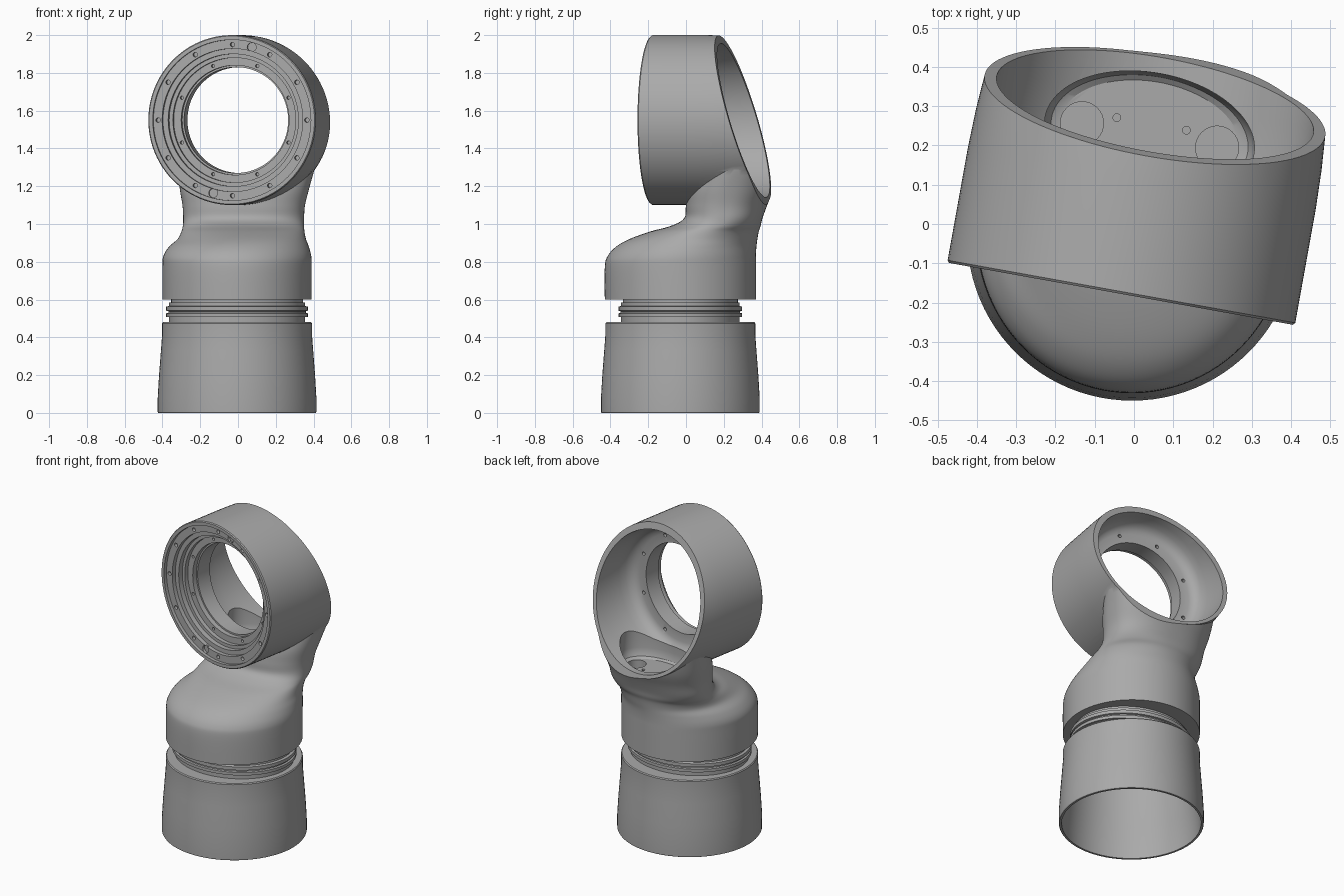
import bpy, bmesh
from math import sin, cos, pi, radians
from mathutils import Matrix, Vector

if "Cube" in bpy.data.objects:
    bpy.data.objects.remove(bpy.data.objects["Cube"])

grey = bpy.data.materials.new("cast_grey")
grey.use_nodes = True
grey.diffuse_color = (0.4, 0.4, 0.4, 1)
grey.node_tree.nodes["Principled BSDF"].inputs["Base Color"].default_value = (0.4, 0.4, 0.4, 1)

SEG = 96
# Frame of the turned ring housing: local y runs along the bore, front to back
HOUSING = Matrix.Translation((-0.033, -0.178, 1.55)) @ Matrix.Rotation(radians(-10.2), 4, 'Z')
ALONG_Y = Matrix.Rotation(radians(-90), 4, 'X')
BASE = Matrix.Translation((-0.005, -0.03, 0))


def finish(bm, name, matrix=Matrix()):
    bmesh.ops.recalc_face_normals(bm, faces=bm.faces)
    bm.transform(matrix)
    mesh = bpy.data.meshes.new(name)
    bm.to_mesh(mesh)
    bm.free()
    mesh.materials.append(grey)
    obj = bpy.data.objects.new(name, mesh)
    bpy.context.collection.objects.link(obj)
    return obj


def skin(bm, rings):
    """Bridge a list of point rings and cap both ends."""
    rows = [[bm.verts.new(p) for p in ring] for ring in rings]
    n = len(rows[0])
    for a, b in zip(rows, rows[1:]):
        for i in range(n):
            j = (i + 1) % n
            bm.faces.new((a[i], a[j], b[j], b[i]))
    bm.faces.new(rows[0])
    bm.faces.new(rows[-1])


def circle(r, z, sx=1, sy=1, n=SEG, cx=0, cy=0):
    return [(cx + r * sx * cos(2 * pi * i / n), cy + r * sy * sin(2 * pi * i / n), z) for i in range(n)]


def turned(name, profile, matrix, sx=1, sy=1):
    bm = bmesh.new()
    skin(bm, [circle(r, z, sx, sy) for r, z in profile])
    return finish(bm, name, matrix)


def smooth_rows(rows, steps=5):
    """Catmull-Rom interpolation of section rows."""
    out = []
    for k in range(len(rows) - 1):
        p = [Vector(rows[min(max(k + o, 0), len(rows) - 1)]) for o in (-1, 0, 1, 2)]
        for s in range(steps):
            t = s / steps
            out.append(0.5 * (2 * p[1] + (p[2] - p[0]) * t
                              + (2 * p[0] - 5 * p[1] + 4 * p[2] - p[3]) * t ** 2
                              + (3 * p[1] - p[0] - 3 * p[2] + p[3]) * t ** 3))
    return out + [Vector(rows[-1])]


def section(row):
    z, left, right, front, back, power = row
    ring = []
    for i in range(SEG):
        c, s = cos(2 * pi * i / SEG), sin(2 * pi * i / SEG)
        x = abs(c) ** (2 / power) * (1 if c > 0 else -1)
        y = abs(s) ** (2 / power) * (1 if s > 0 else -1)
        ring.append(((left + right) / 2 + x * (right - left) / 2,
                     (front + back) / 2 + y * (back - front) / 2, z))
    return ring


def boolean(target, tool, operation='DIFFERENCE'):
    mod = target.modifiers.new("cut", 'BOOLEAN')
    mod.operation = operation
    mod.solver = 'EXACT'
    mod.object = tool
    bpy.context.view_layer.objects.active = target
    bpy.ops.object.modifier_apply(modifier=mod.name)
    bpy.data.objects.remove(tool)


def shade(obj, angle=28):
    bpy.ops.object.select_all(action='DESELECT')
    obj.select_set(True)
    bpy.context.view_layer.objects.active = obj
    bpy.ops.object.shade_smooth_by_angle(angle=radians(angle))


# Lower sleeve, hollow from below
sleeve = turned("lower_sleeve", [
    (0.375, 0.46), (0.375, 0.34), (0.39, 0.2), (0.402, 0.08), (0.404, 0),
    (0.417, 0), (0.42, 0.005), (0.42, 0.08), (0.413, 0.2), (0.403, 0.33),
    (0.397, 0.41), (0.397, 0.474), (0.392, 0.48)], BASE)
shade(sleeve)

# Grooved coupling between sleeve and elbow
coupling = turned("grooved_coupling", [
    (0.96, 0.47), (0.96, 0.508), (1, 0.508), (1, 0.527), (0.97, 0.53), (0.97, 0.538),
    (1, 0.541), (1, 0.562), (0.96, 0.566), (0.96, 0.584), (0.93, 0.584), (0.93, 0.61)],
    BASE, 0.375, 0.327)
shade(coupling)

# Elbow: round shoulder drawn back into a neck (z, left, right, front, back, squareness)
bm = bmesh.new()
skin(bm, [section(r) for r in smooth_rows([
    (0.6, -0.4, 0.39, -0.43, 0.37, 2),
    (0.77, -0.4, 0.39, -0.43, 0.37, 2),
    (0.83, -0.395, 0.388, -0.415, 0.37, 2),
    (0.88, -0.365, 0.375, -0.37, 0.373, 2),
    (0.92, -0.32, 0.36, -0.3, 0.378, 2.05),
    (0.96, -0.3, 0.352, -0.19, 0.385, 2.1),
    (0.99, -0.292, 0.35, -0.08, 0.395, 2.2),
    (1.03, -0.29, 0.35, -0.01, 0.405, 2.3),
    (1.1, -0.294, 0.355, 0, 0.43, 2.3),
    (1.2, -0.31, 0.38, 0.02, 0.47, 2.3),
    (1.35, -0.32, 0.42, 0.1, 0.5, 2.2),
    (1.5, -0.33, 0.44, 0.2, 0.5, 2)])])
elbow = finish(bm, "elbow_housing")

# Ring housing joined to the neck
barrel = turned("barrel", [(0.445, 0), (0.45, 0.006), (0.45, 0.3), (0.447, 0.4), (0.44, 0.5),
                           (0.43, 0.6), (0.42, 0.75)], HOUSING @ ALONG_Y @ Matrix.Scale(1, 4))
boolean(elbow, barrel, 'UNION')

# Slanted back opening
bm = bmesh.new()
bmesh.ops.create_cube(bm, size=2)
slant = Matrix.Translation((0, 0.49, 0)) @ Matrix.Rotation(radians(16.5), 4, 'X')
boolean(elbow, finish(bm, "slant_cutter", HOUSING @ slant @ Matrix.Translation((0, 1, 0))))

# Stepped front recess, through bore and rear cavity
bore = turned("bore_cutter", [
    (0.425, -0.1), (0.425, 0.02), (0.378, 0.02), (0.378, 0.045), (0.35, 0.045), (0.35, 0.075),
    (0.33, 0.075), (0.33, 0.1), (0.29, 0.1), (0.29, 0.13), (0.28, 0.13), (0.28, 0.23),
    (0.335, 0.23), (0.36, 0.238), (0.38, 0.255), (0.395, 0.285), (0.402, 0.33), (0.41, 0.4),
    (0.41, 0.5), (0.405, 0.9)], HOUSING @ ALONG_Y)
boolean(elbow, bore)

# Pocket in the neck floor with two cable holes
bm = bmesh.new()
skin(bm, [circle(r, z, 0.27, 0.16, cy=0.41) for r, z in
          ((0.86, -0.48), (0.94, -0.47), (0.98, -0.45), (1, -0.42), (1, -0.28))])
boolean(elbow, finish(bm, "pocket_cutter", HOUSING))
bm = bmesh.new()
for side in (-1, 1):
    skin(bm, [circle(0.055, z, n=32, cx=side * 0.175, cy=0.41) for z in (-0.56, -0.46)])
    skin(bm, [circle(0.01, z, n=12, cx=side * 0.09, cy=0.44) for z in (-0.5, -0.46)])
boolean(elbow, finish(bm, "cable_hole_cutter", HOUSING))

# Screw and dowel holes around the bore
bm = bmesh.new()


def drill(radius, angle, size, start, end):
    a = radians(angle)
    skin(bm, [circle(size, d, n=16, cx=radius * cos(a), cy=-radius * sin(a)) for d in (start, end)])


for k in range(12):
    drill(0.4, 30 * k, 0.012, 0, 0.05)
for k in range(8):
    drill(0.31, 45 * k + 22.5, 0.009, 0.08, 0.13)
    drill(0.325, 45 * k + 22.5, 0.011, 0.19, 0.25)
for angle in (75, 255):
    drill(0.4, angle, 0.024, 0, 0.035)
boolean(elbow, finish(bm, "screw_hole_cutter", HOUSING @ ALONG_Y))
shade(elbow)
